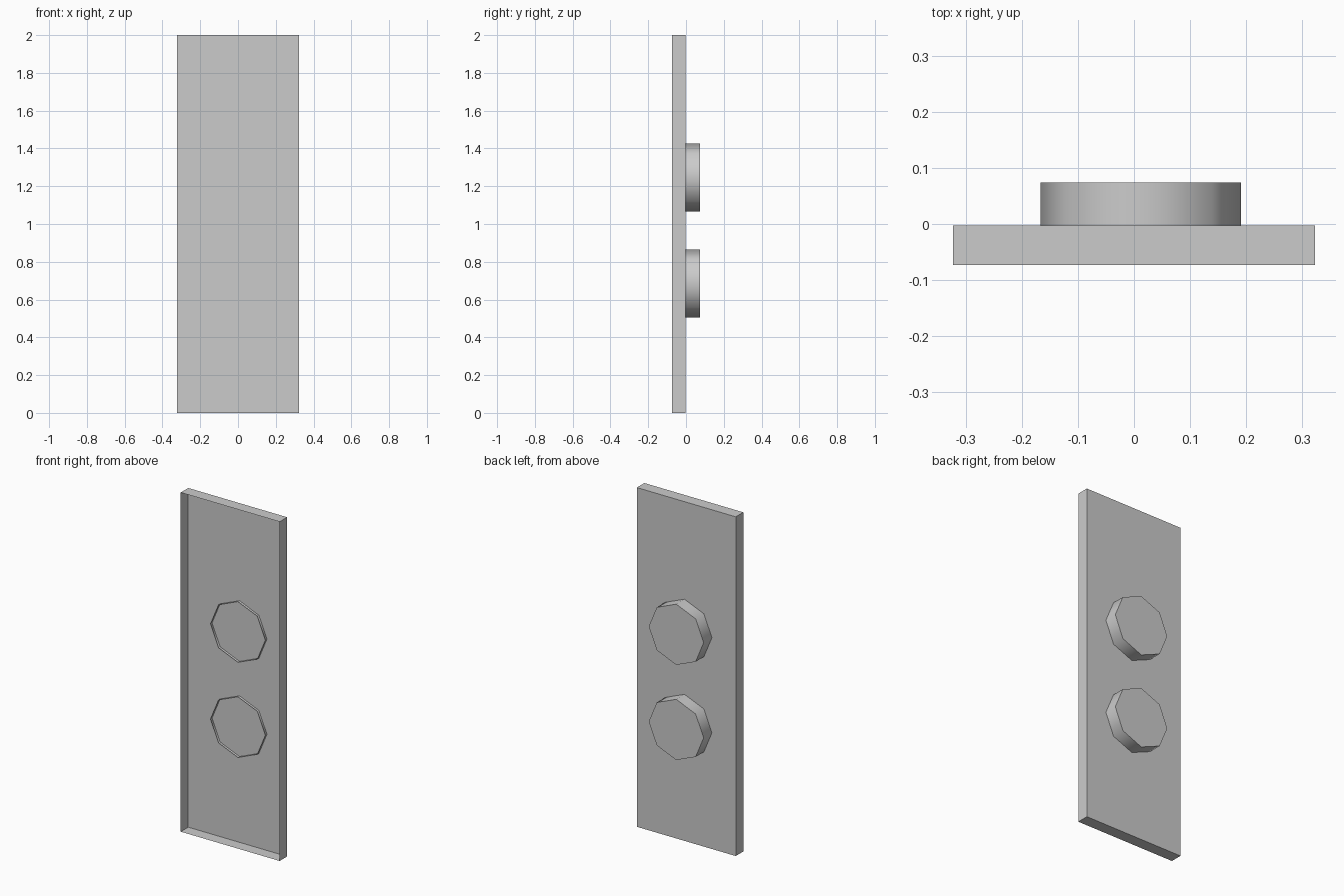
import bpy, bmesh, math
from mathutils import Matrix

if "Cube" in bpy.data.objects:
    bpy.data.objects.remove(bpy.data.objects["Cube"])


def finish(bm, name):
    mesh = bpy.data.meshes.new(name)
    bmesh.ops.recalc_face_normals(bm, faces=bm.faces)
    # open shells: make the back (+y) face point outward
    back = max(bm.faces, key=lambda f: f.calc_center_median().y)
    if back.normal.y < 0:
        bmesh.ops.reverse_faces(bm, faces=bm.faces)
    bm.to_mesh(mesh)
    bm.free()
    obj = bpy.data.objects.new(name, mesh)
    bpy.context.collection.objects.link(obj)
    return obj


def remove_front(bm):
    bm.normal_update()
    front = [f for f in bm.faces if f.normal.y < -0.9]
    bmesh.ops.delete(bm, geom=front, context='FACES')


# Panel: thin box, open at the front
y0, y1 = -0.073, -0.003
bm = bmesh.new()
bmesh.ops.create_cube(bm, size=1, matrix=Matrix.Translation((0, (y0 + y1) / 2, 1))
                      @ Matrix.Diagonal((0.645, y1 - y0, 2, 1)))
remove_front(bm)
finish(bm, "panel")

# Two octagonal knobs on the back, their open rims poking slightly through
k0, k1 = -0.018, 0.074
for name, z in (("lower_knob", 0.685), ("upper_knob", 1.246)):
    bm = bmesh.new()
    bmesh.ops.create_cone(bm, cap_ends=True, segments=8, radius1=0.179, radius2=0.179,
                          depth=k1 - k0,
                          matrix=Matrix.Translation((0.012, (k0 + k1) / 2, z))
                          @ Matrix.Rotation(math.pi / 2, 4, 'X'))
    remove_front(bm)
    knob = finish(bm, name)
    bpy.ops.object.select_all(action='DESELECT')
    knob.select_set(True)
    bpy.context.view_layer.objects.active = knob
    bpy.ops.object.shade_smooth_by_angle(angle=math.radians(50))
